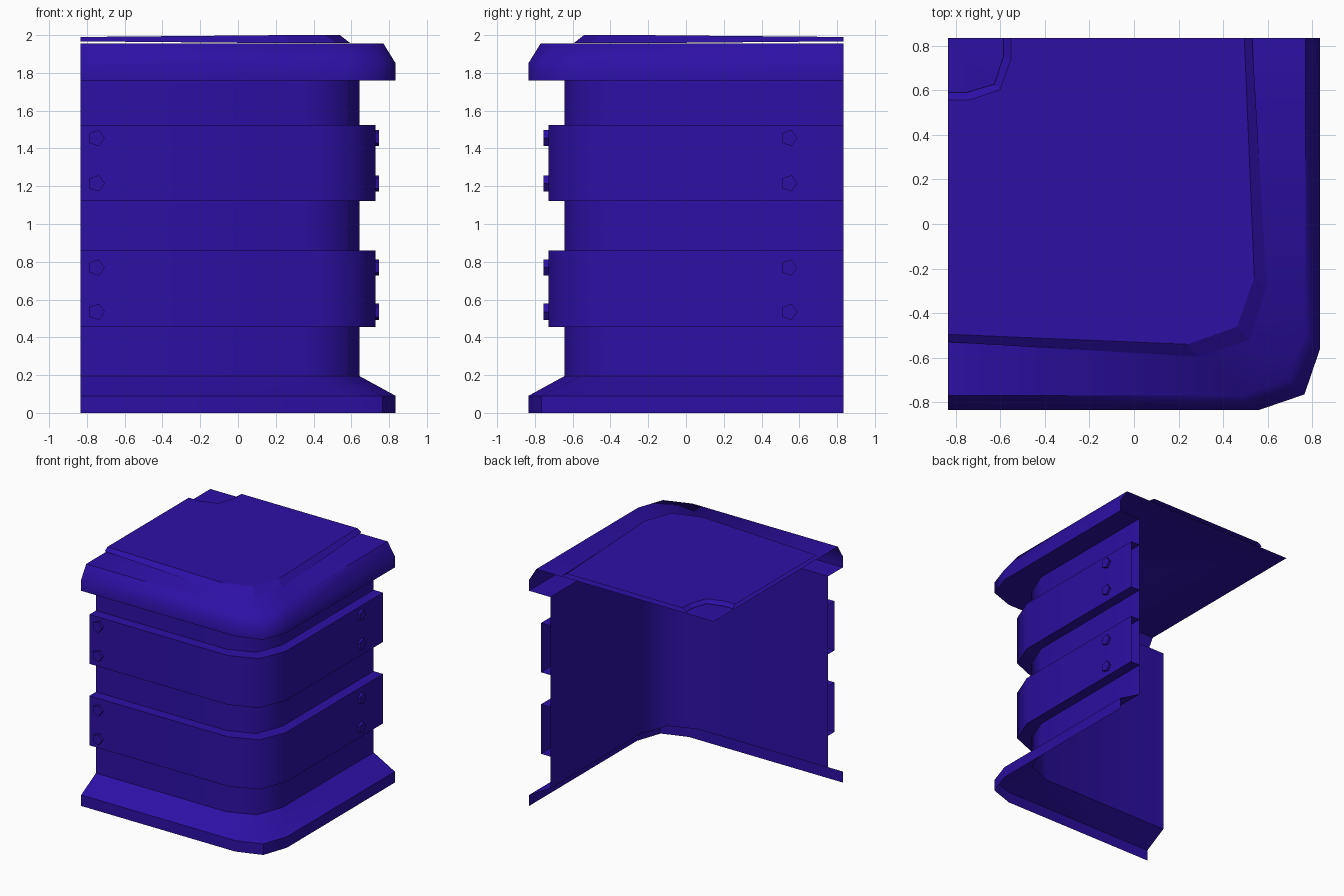
import bpy
import math

if "Cube" in bpy.data.objects:
    bpy.data.objects.remove(bpy.data.objects["Cube"])

E = 0.835  # cut ends of the quarter shell

mat = bpy.data.materials.new("blue_violet_paint")
mat.diffuse_color = (0.026, 0.005, 0.376, 1)
mat.use_nodes = True
mat.node_tree.nodes["Principled BSDF"].inputs["Base Color"].default_value = mat.diffuse_color


def make(name, verts, faces, angle=None):
    me = bpy.data.meshes.new(name)
    me.from_pydata(verts, [], faces)
    me.update()
    me.materials.append(mat)
    ob = bpy.data.objects.new(name, me)
    bpy.context.collection.objects.link(ob)
    if angle:
        bpy.ops.object.select_all(action='DESELECT')
        bpy.context.view_layer.objects.active = ob
        ob.select_set(True)
        bpy.ops.object.shade_smooth_by_angle(angle=math.radians(angle))
    return ob


def ring(d, p, a, z):
    """L-shaped line around the rounded corner: d = face offset, p / a = corner points."""
    return [(-E, -d, z), (p, -d, z), (a, -a, z), (d, -p, z), (d, E, z)]


def loft(rings):
    n = len(rings[0])
    verts = [v for r in rings for v in r]
    faces = [(j * n + i, j * n + i + 1, (j + 1) * n + i + 1, (j + 1) * n + i)
             for j in range(len(rings) - 1) for i in range(n - 1)]
    return verts, faces


OUT = (0.835, 0.56, 0.765)
WALL = (0.643, 0.345, 0.56)
BAND = (0.728, 0.42, 0.64)
LIDTOP = (0.77, 0.48, 0.695)

# Flared foot and plain wall
make("base_skirt", *loft([ring(*OUT, 0), ring(*OUT, 0.09), ring(*WALL, 0.195)]), 40)
make("wall", *loft([ring(*WALL, 0.195), ring(*WALL, 1.76)]), 55)

# Raised bands around the wall
for k, (lo, hi) in enumerate([(0.455, 0.86), (1.122, 1.525)]):
    make(f"band_{k + 1}", *loft([ring(*WALL, lo), ring(*BAND, lo),
                                 ring(*BAND, hi), ring(*WALL, hi)]), 55)

# Overhanging lid with flat top
v, f = loft([ring(*WALL, 1.76), ring(*OUT, 1.76), ring(*OUT, 1.85), ring(*LIDTOP, 1.955)])
f.append(tuple(range(15, 20)) + (len(v),))
v.append((-E, E, 1.955))
make("lid", v, f, 55)

# Raised top panel with bevelled rim and a recess at the inner corner
rim_low = [(-E, -0.53, 1.967), (0.28, -0.595, 1.957), (0.52, -0.52, 1.957),
           (0.595, -0.28, 1.957), (0.53, E, 1.967)]
rim_top = [(-E, -0.495, 1.99), (0.24, -0.54, 2.0), (0.462, -0.462, 2.0),
           (0.54, -0.24, 2.0), (0.495, E, 1.99)]
hole_low = [(-0.585, E, 1.966), (-0.585, 0.755, 1.966), (-0.627, 0.627, 1.966),
            (-0.755, 0.59, 1.966), (-E, 0.59, 1.966)]
hole_top = [(-0.553, E, 1.99), (-0.553, 0.738, 1.99), (-0.602, 0.602, 1.99),
            (-0.738, 0.557, 1.99), (-E, 0.557, 1.99)]
v, f = loft([rim_low, rim_top])
v2, f2 = loft([hole_low, hole_top])
f += [tuple(i + 10 for i in q) for q in f2]
f.append(tuple(range(5, 10)) + tuple(range(15, 20)))
make("top_panel", v + v2, f)

# Five-sided bolts on both faces of each band
for k, z in enumerate((0.535, 0.77, 1.215, 1.455)):
    for side in ("front", "right"):
        v = []
        for depth in (0.725, 0.75):
            for i in range(5):
                t = i * math.tau / 5
                u, w = 0.045 * math.cos(t), z + 0.045 * math.sin(t)
                v.append((-0.75 + u, -depth - 0.004, w) if side == "front"
                         else (depth - 0.003, 0.545 + u, w))
        f = [(i, (i + 1) % 5, (i + 1) % 5 + 5, i + 5) for i in range(5)]
        f.append((5, 6, 7, 8, 9))
        make(f"bolt_{side}_{k + 1}", v, f)
